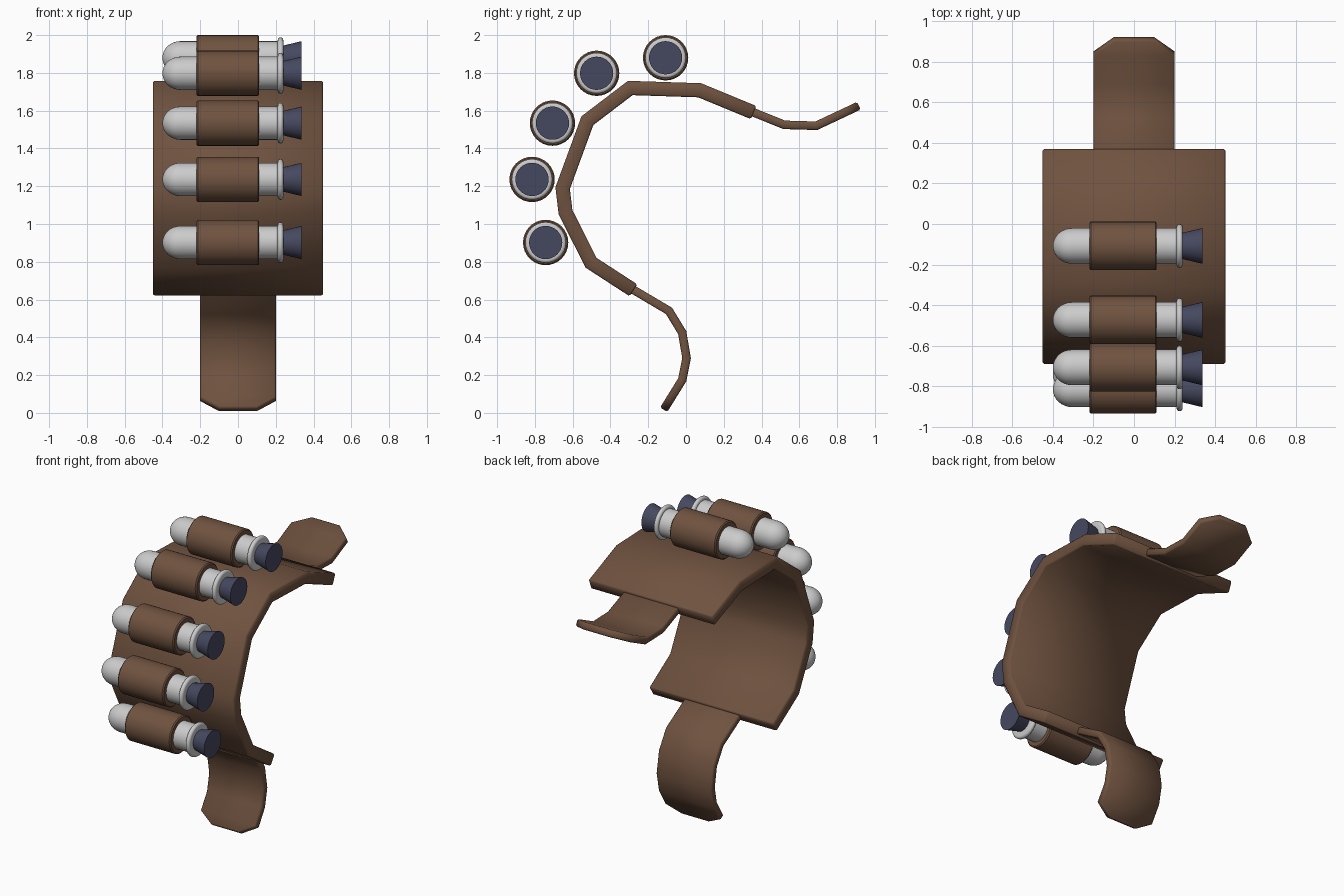
import bpy, bmesh, math
from mathutils import Vector

if "Cube" in bpy.data.objects:
    bpy.data.objects.remove(bpy.data.objects["Cube"])


def material(name, rgb):
    m = bpy.data.materials.new(name)
    m.diffuse_color = (*rgb, 1)
    m.use_nodes = True
    m.node_tree.nodes["Principled BSDF"].inputs["Base Color"].default_value = m.diffuse_color
    return m


LEATHER = material("leather", (0.16, 0.085, 0.05))
BLUE = material("dark_blue", (0.06, 0.065, 0.115))


def finish(name, bm, mat=None, angle=50):
    bmesh.ops.recalc_face_normals(bm, faces=bm.faces)
    me = bpy.data.meshes.new(name)
    bm.to_mesh(me)
    bm.free()
    ob = bpy.data.objects.new(name, me)
    bpy.context.collection.objects.link(ob)
    if mat:
        me.materials.append(mat)
    bpy.ops.object.select_all(action='DESELECT')
    ob.select_set(True)
    bpy.context.view_layer.objects.active = ob
    bpy.ops.object.shade_smooth_by_angle(angle=math.radians(angle))
    return ob


def ribbon(name, path, half, thick, tip=None, bevel=0.008):
    """Strap following a (y, z) centre line, optionally narrowed at its last point."""
    pts = [Vector(p) for p in path]
    bm = bmesh.new()
    rings = []
    for i, p in enumerate(pts):
        a = (p - pts[i - 1]).normalized() if i else None
        b = (pts[i + 1] - p).normalized() if i < len(pts) - 1 else None
        d = ((a or b) + (b or a)).normalized()
        miter = thick / 2 / d.dot(a or b)
        n = Vector((-d.y, d.x)) * miter
        w = tip if tip and i == len(pts) - 1 else half
        rings.append([bm.verts.new((x, *(p + n * s)))
                      for x, s in ((-w, 1), (w, 1), (w, -1), (-w, -1))])
    for r, s in zip(rings, rings[1:]):
        for k in range(4):
            bm.faces.new((r[k], r[(k + 1) % 4], s[(k + 1) % 4], s[k]))
    bm.faces.new(rings[0])
    bm.faces.new(rings[-1])
    bmesh.ops.recalc_face_normals(bm, faces=bm.faces)
    edges = [e for e in bm.edges if e.calc_face_angle(0) > math.radians(60)]
    bmesh.ops.bevel(bm, geom=edges, offset=bevel, segments=1, affect='EDGES')
    return finish(name, bm, LEATHER)


def lathe(name, profile, centre, mat=None, n=32):
    """Revolve an (x, radius) profile around the x axis at centre (y, z)."""
    bm = bmesh.new()
    rings = []
    for x, r in profile:
        if r == 0:
            rings.append([bm.verts.new((x, *centre))])
            continue
        rings.append([bm.verts.new((x, centre[0] + r * math.cos(t), centre[1] + r * math.sin(t)))
                      for t in (math.tau * k / n for k in range(n))])
    for a, b in zip(rings, rings[1:]):
        for k in range(n):
            j = (k + 1) % n
            if len(a) == 1:
                bm.faces.new((a[0], b[j], b[k]))
            else:
                bm.faces.new((a[k], a[j], b[j], b[k]))
    for ring in (rings[0], rings[-1]):
        if len(ring) > 1:
            bm.faces.new(ring)
    return finish(name, bm, mat, 40)


# Wide curved band and its two narrow tongues
ribbon("wide_band", [(0.358, 1.590), (0.072, 1.708), (-0.295, 1.720), (-0.522, 1.547),
                     (-0.653, 1.190), (-0.638, 1.063), (-0.503, 0.795), (-0.278, 0.649)],
       0.45, 0.075)
ribbon("upper_tongue", [(0.30, 1.614), (0.52, 1.525), (0.69, 1.52), (0.845, 1.593), (0.915, 1.626)],
       0.2, 0.045, 0.1)
ribbon("lower_tongue", [(-0.33, 0.682), (-0.09, 0.54), (-0.02, 0.425), (0.003, 0.29),
                        (-0.02, 0.175), (-0.085, 0.07), (-0.118, 0.017)],
       0.2, 0.045, 0.1)

# Five capsules held in leather loops
dome = [(-0.305 - 0.095 * math.cos(t), 0.088 * math.sin(t))
        for t in (math.pi / 2 * k / 8 for k in range(9))]
collar = [(0.225 + 0.015 * math.cos(t), 0.093 + 0.015 * math.sin(t))
          for t in (math.pi - math.pi * k / 8 for k in range(9))]
centres = [(-0.108, 1.88), (-0.473, 1.798), (-0.707, 1.534), (-0.815, 1.236), (-0.743, 0.902)]
for i, c in enumerate(centres, 1):
    lathe(f"capsule_{i}", dome + [(0.21, 0.088)] + collar + [(0.24, 0.07)], c)
    lathe(f"loop_{i}", [(-0.22, 0.113), (-0.213, 0.12), (0.105, 0.12), (0.112, 0.113)], c, LEATHER)
    lathe(f"capsule_plug_{i}", [(0.22, 0.06), (0.337, 0.088)], c, BLUE)
